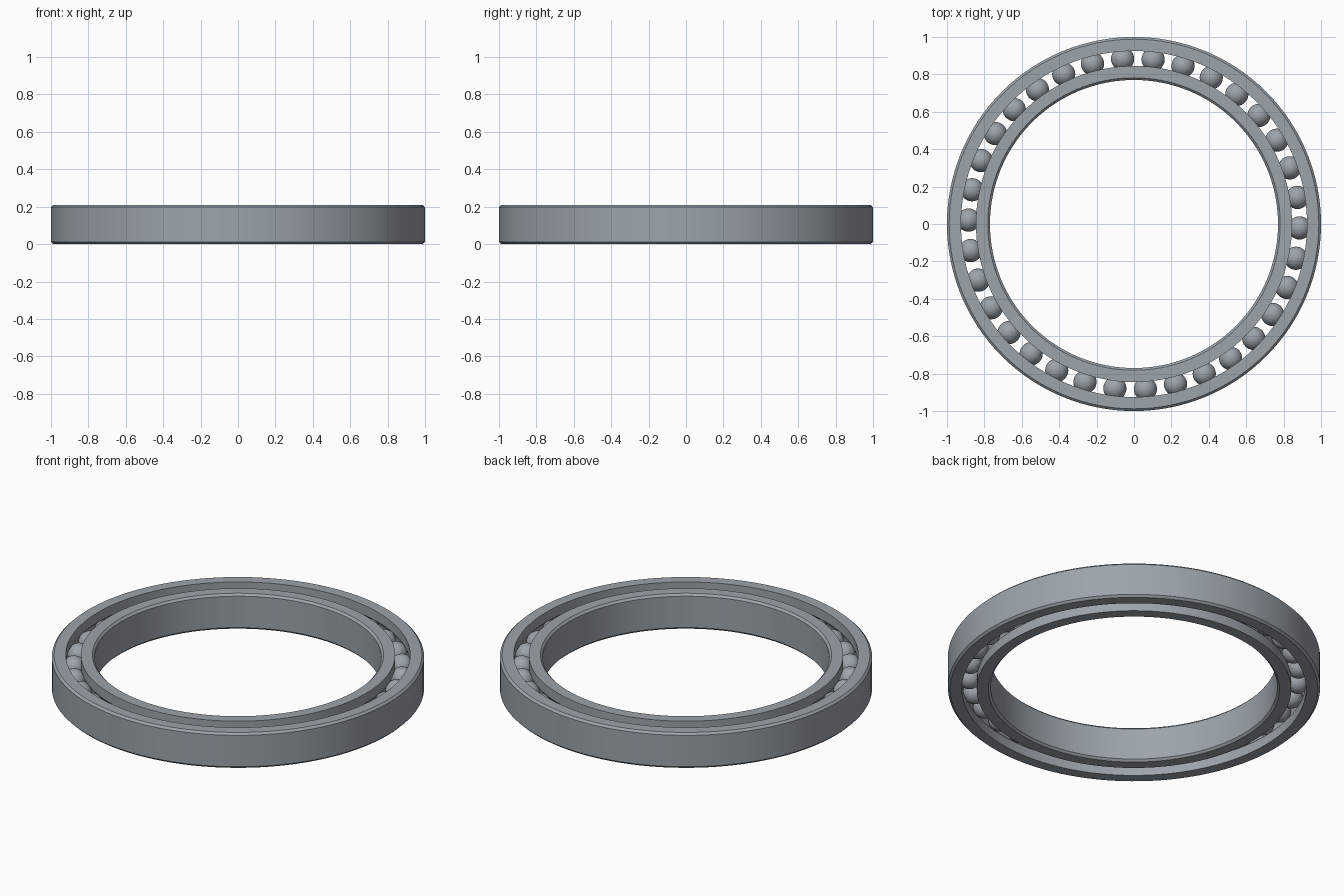
import bpy
import math

if "Cube" in bpy.data.objects:
    bpy.data.objects.remove(bpy.data.objects["Cube"], do_unlink=True)

HEIGHT, CHAMFER = 0.21, 0.012
PITCH, BALL_R, BALLS = 0.885, 0.062, 34
HALF_GAP = 0.04
SEGMENTS = 128

steel = bpy.data.materials.new("steel grey")
steel.use_nodes = True
colour = (0.33, 0.37, 0.41, 1)
steel.diffuse_color = colour
steel.node_tree.nodes["Principled BSDF"].inputs["Base Color"].default_value = colour


def race_profile(far, side):
    """Section of one race: chamfered away from the balls, grooved towards them."""
    near = PITCH + side * HALF_GAP
    cut = far - side * CHAMFER
    points = [(near, 0), (cut, 0), (far, CHAMFER),
              (far, HEIGHT - CHAMFER), (cut, HEIGHT), (near, HEIGHT)]
    # Round raceway groove, from top to bottom
    sweep = math.acos(HALF_GAP / BALL_R)
    for i in range(11):
        a = sweep * (1 - i / 5)
        points.append((PITCH + side * BALL_R * math.cos(a),
                       HEIGHT / 2 + BALL_R * math.sin(a)))
    return points if side > 0 else points[::-1]


def lathe(name, profile):
    n = len(profile)
    verts, faces = [], []
    for s in range(SEGMENTS):
        a = math.tau * s / SEGMENTS
        verts += [(r * math.cos(a), r * math.sin(a), z) for r, z in profile]
        t = (s + 1) % SEGMENTS
        for i in range(n):
            j = (i + 1) % n
            faces.append((s * n + i, t * n + i, t * n + j, s * n + j))
    mesh = bpy.data.meshes.new(name)
    mesh.from_pydata(verts, [], faces)
    mesh.materials.append(steel)
    obj = bpy.data.objects.new(name, mesh)
    bpy.context.collection.objects.link(obj)
    bpy.ops.object.select_all(action='DESELECT')
    obj.select_set(True)
    bpy.context.view_layer.objects.active = obj
    bpy.ops.object.shade_smooth_by_angle(angle=math.radians(25))


# Outer and inner races
lathe("outer_race", race_profile(1.0, 1))
lathe("inner_race", race_profile(0.77, -1))

# Balls, sharing one mesh
bpy.ops.mesh.primitive_uv_sphere_add(segments=32, ring_count=16, radius=BALL_R)
first = bpy.context.object
first.data.materials.append(steel)
bpy.ops.object.shade_smooth()
for i in range(BALLS):
    ball = first if i == 0 else first.copy()
    ball.name = f"ball_{i + 1}"
    if i:
        bpy.context.collection.objects.link(ball)
    a = math.radians(-1.35) + math.tau * i / BALLS
    ball.location = (PITCH * math.cos(a), PITCH * math.sin(a), HEIGHT / 2)
